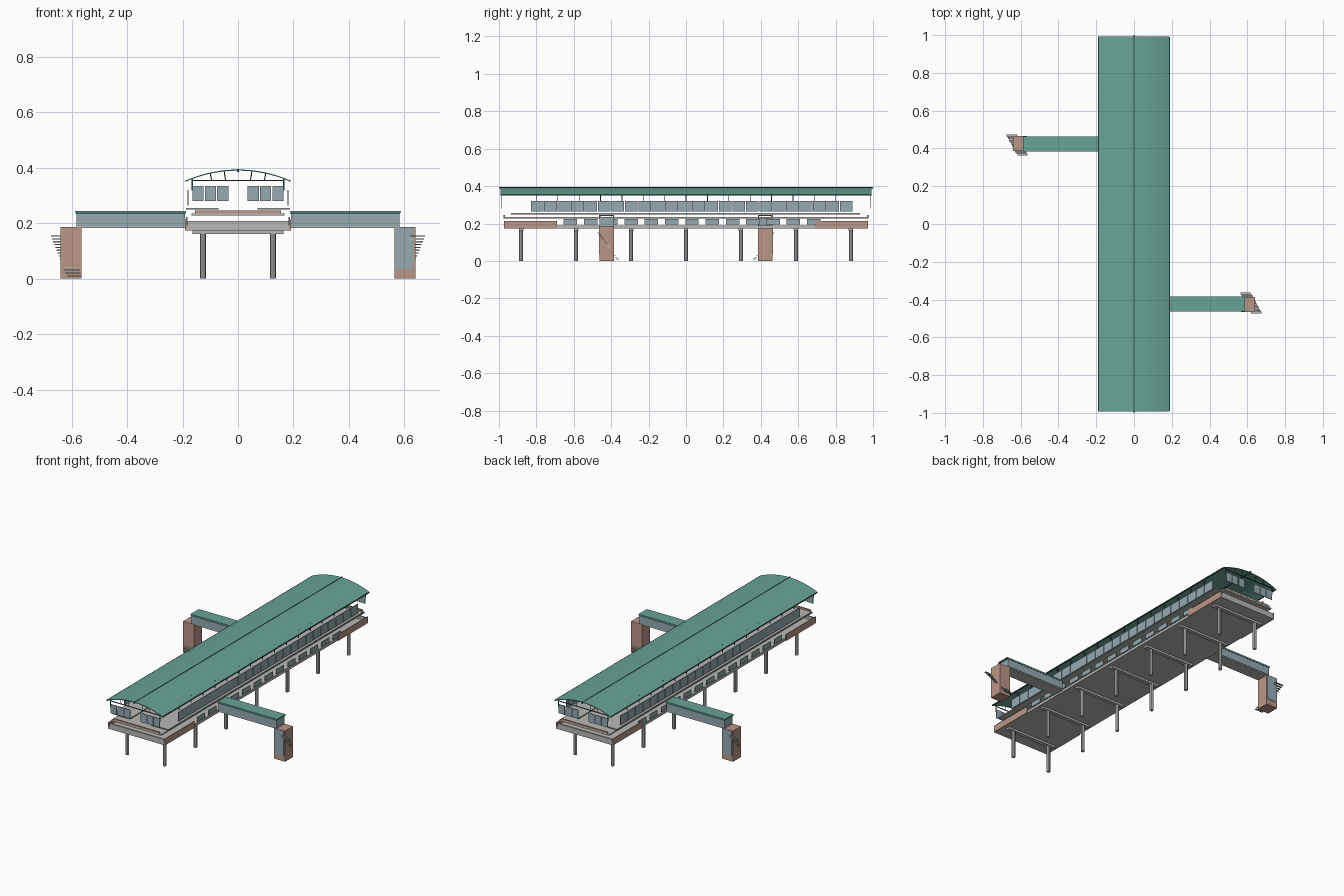
import bpy, math
from mathutils import Vector

if "Cube" in bpy.data.objects:
    bpy.data.objects.remove(bpy.data.objects["Cube"])


def mat(name, r, g, b):
    m = bpy.data.materials.new(name)
    m.diffuse_color = (r, g, b, 1)
    m.use_nodes = True
    m.node_tree.nodes["Principled BSDF"].inputs["Base Color"].default_value = m.diffuse_color
    return m


TEAL = mat("teal_roof", .14, .37, .31)
DARK = mat("dark_green_steel", .035, .10, .09)
BROWN = mat("pinkish_brick", .50, .31, .25)
GREY = mat("concrete_grey", .48, .48, .47)
GLASS = mat("blue_grey_glass", .30, .41, .45)


def mesh(name, verts, faces, m):
    me = bpy.data.meshes.new(name)
    me.from_pydata(verts, [], faces)
    me.materials.append(m)
    ob = bpy.data.objects.new(name, me)
    bpy.context.collection.objects.link(ob)
    return ob


def boxes(name, items, m):
    """Axis-aligned boxes (x0,x1,y0,y1,z0,z1) joined in one object."""
    V, F = [], []
    for x0, x1, y0, y1, z0, z1 in items:
        x0, x1 = sorted((x0, x1))
        y0, y1 = sorted((y0, y1))
        n = len(V)
        V += [(x, y, z) for z in (z0, z1)
              for x, y in ((x0, y0), (x1, y0), (x1, y1), (x0, y1))]
        F += [tuple(n + i for i in f) for f in
              ((3, 2, 1, 0), (4, 5, 6, 7), (0, 1, 5, 4),
               (1, 2, 6, 5), (2, 3, 7, 6), (3, 0, 4, 7))]
    return mesh(name, V, F, m)


def strut(a, b, r, name, m, sides=4):
    a, b = Vector(a), Vector(b)
    bpy.ops.mesh.primitive_cylinder_add(vertices=sides, radius=r, depth=(b - a).length,
                                        location=(a + b) / 2)
    ob = bpy.context.object
    ob.rotation_euler = (b - a).to_track_quat('Z', 'Y').to_euler()
    ob.name = name
    ob.data.materials.append(m)
    return ob


# Arched roof: thin shell swept along y
ZE, RISE, HALF = .354, .040, .19
def arc(x):
    R = (HALF ** 2 + RISE ** 2) / (2 * RISE)
    return ZE + RISE - R + math.sqrt(R * R - x * x)


N = 16
xs = [-.19 + .375 * i / N for i in range(N + 1)]
V = [(x, y, arc(x) + dz) for y in (-.992, .992) for dz in (0, -.004) for x in xs]
k = N + 1
F = []
for i in range(N):
    F += [(i, i + 1, 2 * k + i + 1, 2 * k + i), (k + i, 3 * k + i, 3 * k + i + 1, k + i + 1),
          (k + i, k + i + 1, i + 1, i), (2 * k + i, 2 * k + i + 1, 3 * k + i + 1, 3 * k + i)]
F += [(0, 2 * k, 3 * k, k), (N, k + N, 3 * k + N, 2 * k + N)]
roof = mesh("arched_roof", V, F, TEAL)
bpy.context.view_layer.objects.active = roof
roof.select_set(True)
bpy.ops.object.shade_smooth_by_angle()
roof.select_set(False)

# Ridge and eaves trim
boxes("ridge_beam", [(-.003, .003, -1, 1, .386, .3955)], DARK)
boxes("eaves_gutter", [(s * .184, s * .19, -.99, .99, .350, .356) for s in (-1, 1)], DARK)

# Roof trusses: tie beams, short posts and leaning struts
truss_y = [-.985] + [-.80 + .1143 * i for i in range(15)] + [.985]
boxes("roof_ties", [(-.165, .165, y - .002, y + .002, .352, .356) for y in (-.985, .985)], DARK)
boxes("roof_posts", [(s * .163, s * .167, y - .002, y + .002, .318, arc(.165))
                     for y in truss_y for s in (-1, 1)], DARK)
for y in (-.985, .985):
    for s in (-1, 1):
        for x in (.05, .10):
            strut((s * (x - .005), y, .354), (s * x, y, arc(x) - .003), .0018, "gable_strut", DARK)

# Glazing: long side panels, end panels, small concourse windows
step = 1.725 / 24
boxes("side_windows", [(s * .179, s * .183, -.83 + i * step, -.83 + (i + 1) * step - .004, .264, .320)
                       for i in range(24) for s in (-1, 1)], GLASS)
boxes("end_windows", [(s * (.035 + i * .0445), s * (.035 + i * .0445 + .04), e * .983, e * .987, .281, .335)
                      for i in range(3) for s in (-1, 1) for e in (-1, 1)], GLASS)
boxes("concourse_windows", [(s * .182, s * .187, -.655 + i * .1085, -.583 + i * .1085, .195, .223)
                            for i in range(13) for s in (-1, 1)], GLASS)

# Platforms, track bed and concourse deck
boxes("platforms", [(s * .07, s * .187, -.935, .93, .249, .255) for s in (-1, 1)], GREY)
boxes("track_bed", [(-.168, .168, -.975, .975, .228, .236)], GREY)
boxes("end_fascia", [(-.155, .155, e * .968, e * .976, .236, .246) for e in (-1, 1)], BROWN)
boxes("concourse_deck", [(-.186, .186, -.972, .972, .174, .190)], GREY)
boxes("deck_end_walls", [(-.184, .184, e * .962, e * .972, .190, .208) for e in (-1, 1)], GREY)
boxes("brick_side_panels", [(s * .186, s * .191, e * .69, e * .972, .174, .213)
                            for s in (-1, 1) for e in (-1, 1)], BROWN)

# Columns with cross beams
col_y = [-.882 + .294 * i for i in range(7)]
boxes("cross_beams", [(-.165, .165, y - .012, y + .012, .162, .174) for y in col_y], GREY)
for y in col_y:
    for s in (-1, 1):
        strut((s * .126, y, 0), (s * .126, y, .164), .0105, "column", GREY, 8)

# Footbridges, towers and stairs: one side, repeated by a half turn
for s in (1, -1):
    def turned(name, items, m):
        boxes(name, [(s * a, s * b, s * c, s * d, e, f) for a, b, c, d, e, f in items], m)

    yc = -.424
    turned("bridge_roof", [(.188, .588, yc - .040, yc + .040, .239, .245)], TEAL)
    turned("bridge_floor", [(.188, .584, yc - .036, yc + .036, .183, .190)], GREY)
    turned("bridge_glass", [(.192, .582, yc + t * .037 - .002, yc + t * .037 + .002, .190, .235)
                            for t in (-1, 1)] + [(.578, .582, yc - .036, yc + .036, .190, .235)], GLASS)
    turned("bridge_rails", [(.190, .584, yc + t * .037 - .003, yc + t * .037 + .003, .234, .239)
                            for t in (-1, 1)], DARK)
    turned("lift_tower", [(.565, .640, yc - .038, yc + .038, 0, .187)], BROWN)
    turned("tower_glass", [(.567, .632, yc - .041, yc - .038, .035, .186)], GLASS)
    # skewed stair treads passing through the tower
    T = []
    for i in range(15):
        t = i / 14
        T.append((.565 + .055 * t, .618 + .057 * t, -.372 - .102 * t, -.362 - .102 * t,
                  .008 + .144 * t, .012 + .144 * t))
    turned("stair_treads", T, GREY)
